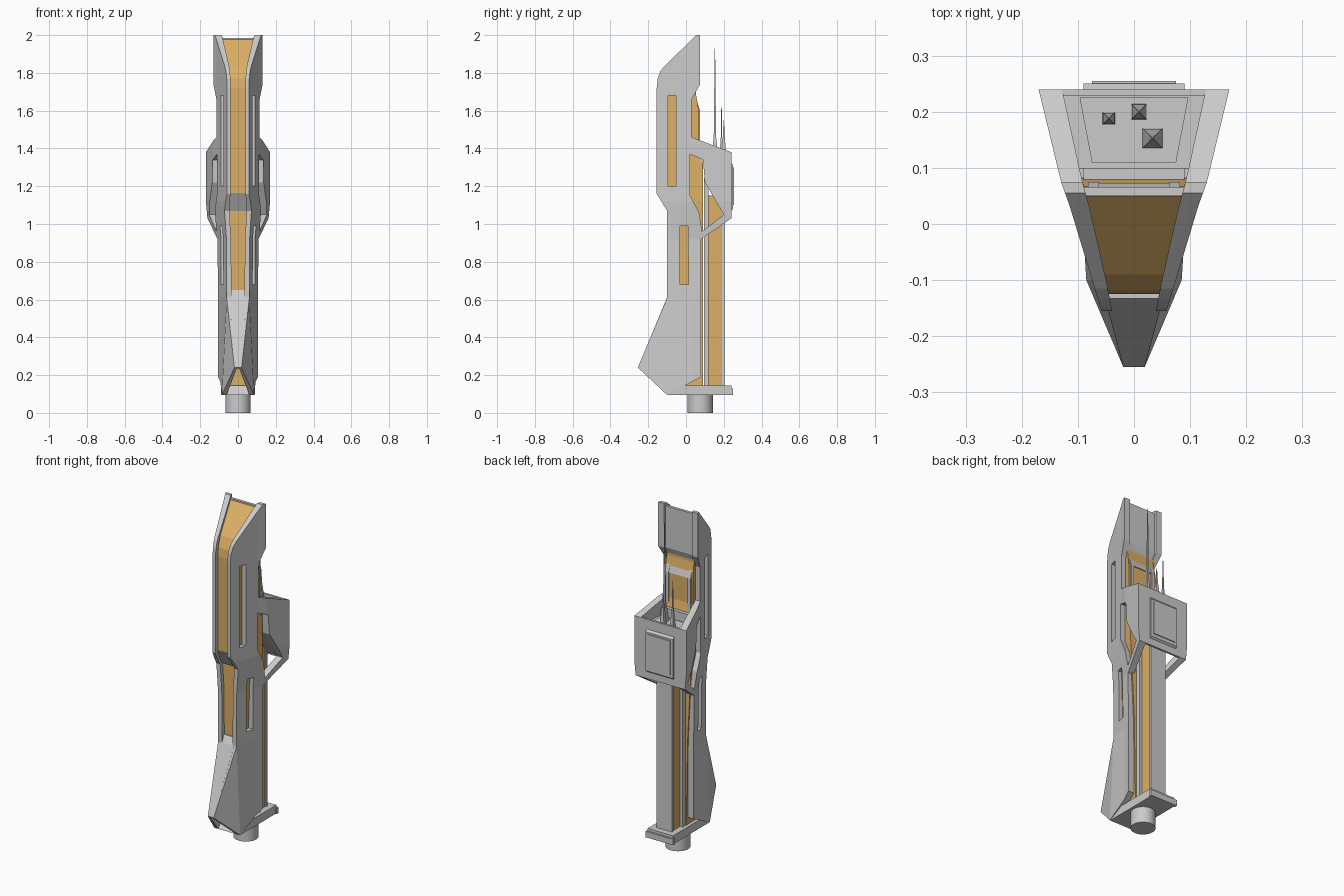
import bpy, bmesh, math

if "Cube" in bpy.data.objects:
    bpy.data.objects.remove(bpy.data.objects["Cube"])

amber = bpy.data.materials.new("amber")
amber.diffuse_color = (0.72, 0.43, 0.13, 1)
amber.use_nodes = True
amber.node_tree.nodes["Principled BSDF"].inputs["Base Color"].default_value = amber.diffuse_color


def interp(v, table):
    if v <= table[0][0]:
        return table[0][1]
    for (a, fa), (b, fb) in zip(table, table[1:]):
        if v <= b:
            return fa + (fb - fa) * (v - a) / (b - a)
    return table[-1][1]


UPPER = [(-.155, .058), (.03, .114), (.075, .13), (.24, .17)]
LOWER = [(-.255, .019), (-.10, .06), (.08, .106), (.24, .15)]
THICK = [(-.255, .014), (-.155, .019), (-.10, .025), (.075, .038), (.24, .042)]


def outer(y, z):
    """Half width of the hull: wide above, narrower below, flared at the foot."""
    k = min(max((z - .90) / .22, 0), 1)
    x = k * interp(y, UPPER) + (1 - k) * interp(y, LOWER)
    if z < .6 and -.15 < y < -.05:
        x += .025 * (.61 - z) / .515
    return x


def inner(y, z):
    return outer(y, z) - interp(y, THICK)


def finish(name, bm, mat=None, mirror=False):
    bmesh.ops.recalc_face_normals(bm, faces=bm.faces)
    me = bpy.data.meshes.new(name)
    bm.to_mesh(me)
    bm.free()
    ob = bpy.data.objects.new(name, me)
    bpy.context.collection.objects.link(ob)
    if mat:
        me.materials.append(mat)
    if mirror:
        ob.modifiers.new("mirror", 'MIRROR')
    return ob


def loft(name, pts, lo, hi, mat=None, mirror=False, cuts=()):
    """Prism from a (y, z) profile whose two x sides are functions or numbers."""
    fl = lo if callable(lo) else lambda y, z: lo
    fh = hi if callable(hi) else lambda y, z: hi
    bm = bmesh.new()
    face = bm.faces.new([bm.verts.new((0, y, z)) for y, z in pts])
    ext = bmesh.ops.extrude_face_region(bm, geom=[face])
    for v in ext['geom']:
        if isinstance(v, bmesh.types.BMVert):
            v.co.x = 1
    for axis, at in cuts:
        co, no = [0, 0, 0], [0, 0, 0]
        co[axis], no[axis] = at, 1
        bmesh.ops.bisect_plane(bm, geom=bm.verts[:] + bm.edges[:] + bm.faces[:],
                               plane_co=co, plane_no=no, dist=1e-4)
    bmesh.ops.triangulate(bm, faces=[f for f in bm.faces if len(f.verts) > 4])
    for v in bm.verts:
        v.co.x = (fh if v.co.x > .5 else fl)(v.co.y, v.co.z)
    return finish(name, bm, mat, mirror)


def block(name, hw, y0, y1, z0, z1, mat=None):
    return loft(name, [(y0, z0), (y1, z0), (y1, z1), (y0, z1)], -hw, hw, mat)


def sym(name, pts, half, mat=None, cuts=()):
    return loft(name, pts, lambda y, z: -half(y, z), half, mat, False, cuts)


# side hull panels with slots and an open strut triangle at the back
profile = [(.055, 2), (.075, 2), (.075, 1.74), (.03, 1.66), (.03, 1.46), (.24, 1.38),
           (.24, 1.03), (.08, .92), (.08, .19), (-.10, .095), (-.255, .24), (-.10, .61),
           (-.10, 1.07), (-.155, 1.16), (-.155, 1.72), (-.15, 1.77), (-.135, 1.81),
           (-.115, 1.835)]
panel = loft("side_panel", profile, inner, outer,
             cuts=[(1, -.10), (1, .03), (1, .08), (2, .61), (2, .92), (2, 1.12)])
holes = [
    [(-.095, 1.20), (-.052, 1.20), (-.052, 1.68), (-.095, 1.68)],
    [(-.032, .68), (.014, .68), (.010, .99), (-.032, .99)],
    [(.022, 1.37), (.09, 1.34), (.10, 1.22), (.20, 1.05), (.085, .96), (.07, 1.06), (.022, 1.15)],
]
bpy.context.view_layer.objects.active = panel
for h in holes:
    cutter = loft("panel_cutter", h, -.01, .3)
    cutter.hide_render = True
    m = panel.modifiers.new("slot", 'BOOLEAN')
    m.object, m.operation, m.solver = cutter, 'DIFFERENCE', 'EXACT'
    bpy.ops.object.modifier_apply(modifier=m.name)
    bpy.data.objects.remove(cutter)
panel.modifiers.new("mirror", 'MIRROR')

# amber core between the panels
core = [(.052, 1.98), (.052, 1.69), (.068, 1.6), (.068, 1.45), (.09, 1.35), (.09, .145),
        (-.07, .145), (-.07, 1.07), (-.125, 1.16), (-.125, 1.72), (-.118, 1.77), (-.09, 1.83)]
sym("core", core, lambda y, z: inner(y, z) + .003 if z > .62 else min(inner(y, z), .065),
    amber, [(1, -.07), (1, .052), (2, .65), (2, 1.12)])

# grey pieces closing the core
sym("top_back_plate", [(.05, 1.985), (.066, 1.985), (.066, 1.74), (.042, 1.68), (.03, 1.68)],
    lambda y, z: inner(y, z) + .003)
loft("rear_chamfer", [(.03, 1.70), (.045, 1.69), (.073, 1.6), (.03, 1.6)], -.075, .075)
loft("rear_cheek", [(.02, 1.70), (.045, 1.69), (.075, 1.6), (.075, 1.40), (.02, 1.40)],
     .062, .082, mirror=True)
sym("front_step", [(-.133, 1.165), (-.078, 1.07), (-.05, 1.07), (-.05, 1.165)],
    lambda y, z: inner(y, z) + .003)
sym("front_sill", [(-.10, .61), (-.075, .65), (-.04, .65), (-.04, .58), (-.09, .58)],
    lambda y, z: .04)

# nose cap between the panel noses
sym("nose_cap", [(-.10, .612), (-.255, .24), (-.225, .235), (-.08, .59)],
    lambda y, z: .045 if y > -.15 else .016)

# rear column with recessed amber sides
block("column_front_plate", .062, .095, .12, .14, 1.24)
block("column_core", .045, .12, .19, .14, 1.15, amber)
block("column_rear_plate", .05, .19, .203, .14, 1.10)

# equipment box between the rear wings
sym("rear_box", [(.09, 1.345), (.232, 1.345), (.232, 1.035), (.205, 1.05), (.10, 1.22)],
    lambda y, z: interp(y, UPPER) - .036)
sym("rear_box_back", [(.228, 1.03), (.24, 1.03), (.24, 1.38), (.228, 1.38)],
    lambda y, z: outer(y, z) - .006)
sym("rear_box_floor", [(.11, 1.34), (.225, 1.34), (.225, 1.352), (.11, 1.352)],
    lambda y, z: .075 + (y - .11) * .19)
block("box_front_bar", .09, .073, .10, 1.33, 1.40)
loft("box_front_bracket", [(.075, 1.33), (.10, 1.33), (.10, 1.385), (.075, 1.385)],
     .06, .1, mirror=True)
loft("rear_hatch", [(.238, 1.07), (.25, 1.08), (.25, 1.31), (.238, 1.325)], -.09, .09)
block("rear_hatch_inset", .075, .249, .255, 1.10, 1.30)


# four-sided antenna needles with flared feet
def antenna(name, x, y, r, top):
    bm = bmesh.new()
    rings = []
    for rad, z in [(r, 1.345), (r * .9, 1.375), (r * .35, 1.46), (.0012, top)]:
        rings.append([bm.verts.new((x + sx * rad, y + sy * rad, z))
                      for sx, sy in [(-1, -1), (1, -1), (1, 1), (-1, 1)]])
    for a, b in zip(rings, rings[1:]):
        for i in range(4):
            bm.faces.new((a[i], a[i - 1], b[i - 1], b[i]))
    bm.faces.new(rings[0])
    bm.faces.new(rings[-1])
    finish(name, bm)


antenna("antenna_tall", .033, .153, .018, 1.93)
antenna("antenna_mid", -.045, .188, .011, 1.62)
antenna("antenna_short", .009, .20, .014, 1.55)

# base plate, rear lip and round foot
sym("base_plate", [(-.10, .095), (.24, .095), (.24, .145), (-.06, .145)],
    lambda y, z: .083)
block("base_lip", .09, .232, .25, .095, .13)
bpy.ops.mesh.primitive_cylinder_add(vertices=32, radius=.067, depth=.10, location=(0, .075, .05))
foot = bpy.context.object
foot.name = "foot"
bpy.ops.object.shade_smooth_by_angle(angle=math.radians(35))
